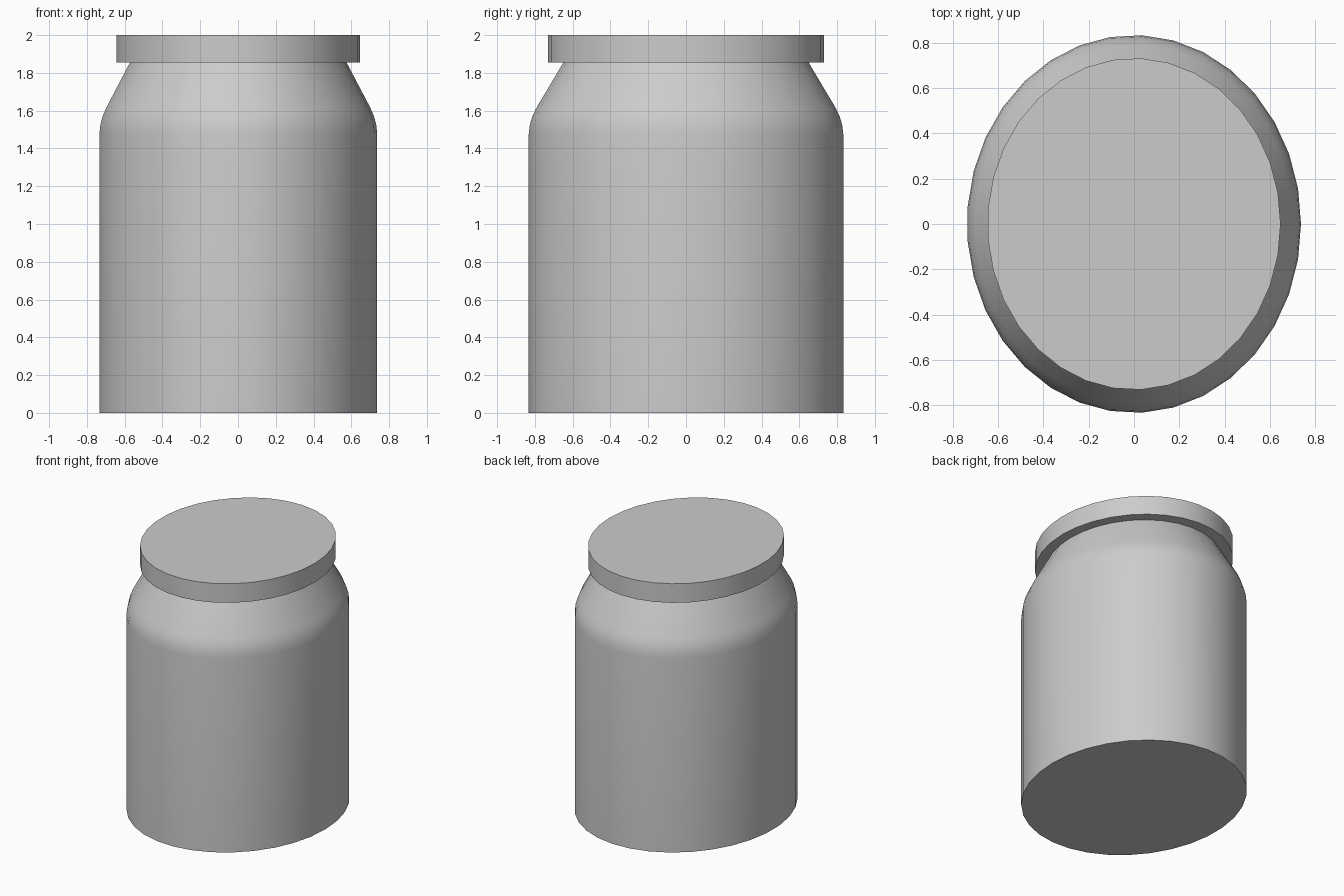
import bpy, bmesh
from math import cos, sin, tau, radians

if "Cube" in bpy.data.objects:
    bpy.data.objects.remove(bpy.data.objects["Cube"])

SIDES = 33
STRETCH = 1.131  # oval: depth relative to width


def oval_lathe(name, profile):
    """Stack oval rings from (half width, height) pairs and cap both ends."""
    bm = bmesh.new()
    rings = []
    for r, z in profile:
        rings.append([bm.verts.new((r * cos(tau * i / SIDES),
                                    r * STRETCH * sin(tau * i / SIDES), z))
                      for i in range(SIDES)])
    for low, high in zip(rings, rings[1:]):
        for i in range(SIDES):
            j = (i + 1) % SIDES
            bm.faces.new((low[i], low[j], high[j], high[i]))
    bm.faces.new(rings[0][::-1])
    bm.faces.new(rings[-1])
    mesh = bpy.data.meshes.new(name)
    bm.to_mesh(mesh)
    bm.free()
    obj = bpy.data.objects.new(name, mesh)
    bpy.context.collection.objects.link(obj)
    bpy.ops.object.select_all(action='DESELECT')
    obj.select_set(True)
    bpy.context.view_layer.objects.active = obj
    bpy.ops.object.shade_smooth_by_angle(angle=radians(35))
    return obj


# Jar body: straight wall, rounded shoulder, sloping neck ending inside the lid
oval_lathe("jar_body", [(0.737, 0), (0.737, 1.475), (0.732, 1.525), (0.72, 1.57),
                        (0.701, 1.615), (0.572, 1.86)])

# Flat overhanging lid
oval_lathe("lid", [(0.647, 1.855), (0.647, 2.0)])
